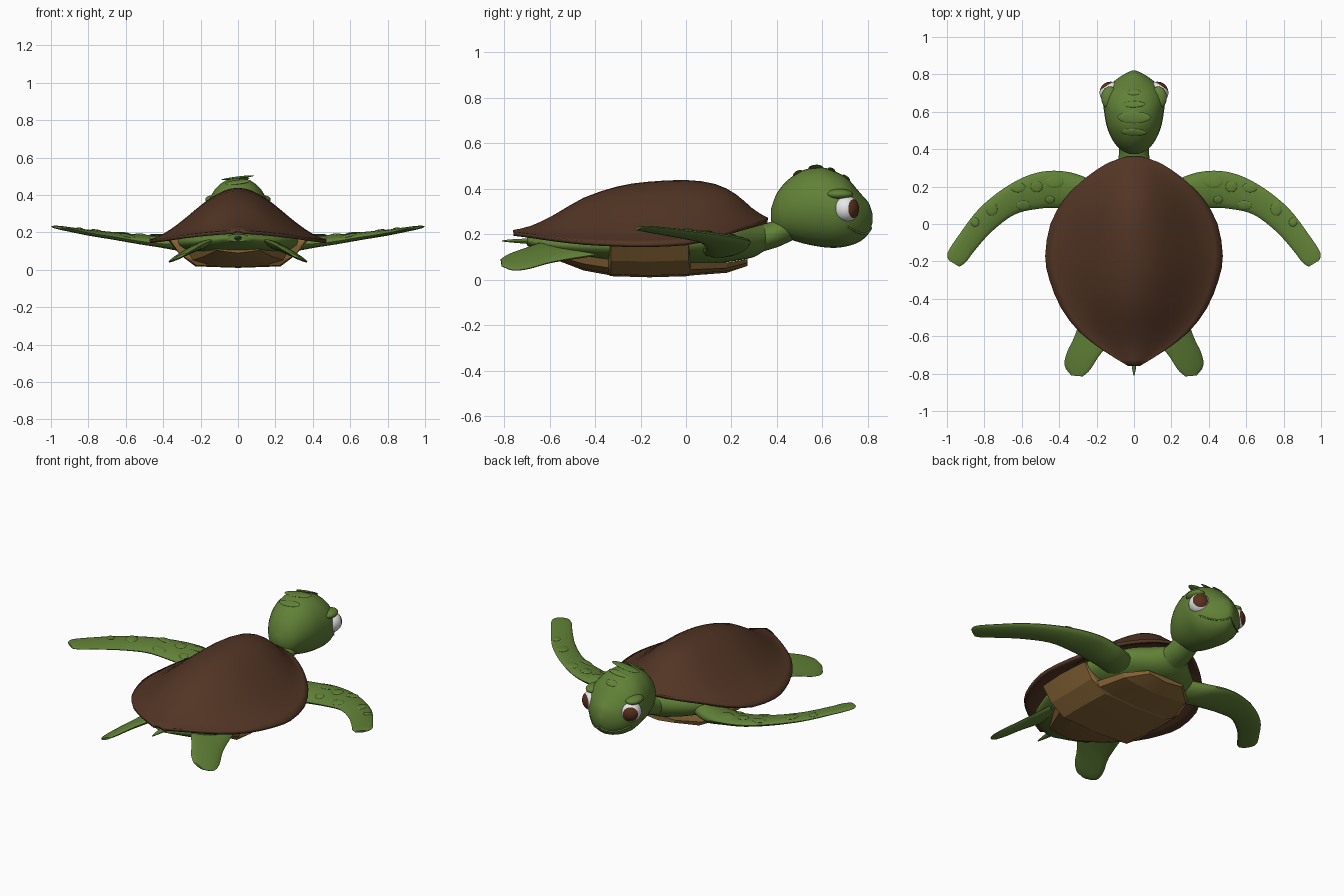
import bpy, bmesh, math
from mathutils import Vector, Matrix
from mathutils.bvhtree import BVHTree

cube = bpy.data.objects.get("Cube")
if cube:
    bpy.data.objects.remove(cube, do_unlink=True)


def material(name, rgb):
    m = bpy.data.materials.new(name)
    m.use_nodes = True
    m.diffuse_color = (*rgb, 1)
    m.node_tree.nodes["Principled BSDF"].inputs["Base Color"].default_value = (*rgb, 1)
    return m


GREEN = material("skin green", (0.12, 0.22, 0.038))
BROWN = material("shell brown", (0.085, 0.036, 0.018))
TAN = material("belly tan", (0.25, 0.135, 0.038))
WHITE = material("eye white", (0.8, 0.8, 0.8))
IRIS = material("iris brown", (0.10, 0.03, 0.012))


def finish(name, bm, mats, angle=50):
    mesh = bpy.data.meshes.new(name)
    bm.to_mesh(mesh)
    bm.free()
    for m in mats:
        mesh.materials.append(m)
    ob = bpy.data.objects.new(name, mesh)
    bpy.context.collection.objects.link(ob)
    bpy.ops.object.select_all(action="DESELECT")
    ob.select_set(True)
    bpy.context.view_layer.objects.active = ob
    bpy.ops.object.shade_smooth_by_angle(angle=math.radians(angle))
    return ob


def spline(keys, steps):
    """Catmull-Rom through tuples of any length."""
    out = []
    for i in range(len(keys) - 1):
        a, b, c, d = (keys[max(0, min(len(keys) - 1, i + k))] for k in (-1, 0, 1, 2))
        for s in range(steps):
            t = s / steps
            out.append([q + t / 2 * (r - p + t * (2*p - 5*q + 4*r - w + t * (3*q - 3*r + w - p)))
                        for p, q, r, w in zip(a, b, c, d)])
    return out + [list(keys[-1])]


def loft(rings, closed=True):
    bm = bmesh.new()
    rows = [[bm.verts.new(p) for p in ring] for ring in rings]
    n = len(rows[0])
    for a, b in zip(rows, rows[1:]):
        for i in range(n if closed else n - 1):
            j = (i + 1) % n
            bm.faces.new((a[i], a[j], b[j], b[i]))
    if closed:
        bm.faces.new(rows[0])
        bm.faces.new(rows[-1])
    bmesh.ops.recalc_face_normals(bm, faces=bm.faces)
    return bm


def oval_loft(name, keys, steps=4, sides=28):
    """Ovals along y from (y, half width, bottom, top)."""
    rings = []
    for y, w, lo, hi in spline(keys, steps):
        angles = [math.tau * i / sides for i in range(sides)]
        rings.append([(w * math.cos(a), y, (lo + hi) / 2 + (hi - lo) / 2 * math.sin(a)) for a in angles])
    return finish(name, loft(rings), [GREEN])


def flipper(name, keys, side, sides=16):
    """Flat ovals between a leading and a trailing edge."""
    rings = []
    for k in spline(keys, 4):
        lead, trail, thick = Vector(k[:3]), Vector(k[3:6]), k[6]
        ring = []
        for i in range(sides):
            a = math.tau * i / sides
            p = (lead + trail) / 2 + (lead - trail) / 2 * math.cos(a)
            p.z += thick * math.sin(a)
            ring.append((side * p.x, p.y, p.z))
        rings.append(ring)
    return finish(name, loft(rings), [GREEN])


def surface(ob):
    return BVHTree.FromPolygons([v.co for v in ob.data.vertices],
                                [p.vertices for p in ob.data.polygons])


def ellipsoid(name, at, radii, turn=Matrix(), mats=(GREEN,), detail=16):
    bm = bmesh.new()
    bmesh.ops.create_uvsphere(bm, u_segments=detail * 2, v_segments=detail, radius=1)
    bm.transform(Matrix.Translation(at) @ turn @ Matrix.Diagonal((*radii, 1)))
    return finish(name, bm, mats)


def scale_bump(name, tree, x, y, rx, ry):
    """Low skin scale lying on the upper surface."""
    hit, normal, _, _ = tree.ray_cast(Vector((x, y, 2)), Vector((0, 0, -1)))
    if hit:
        turn = Vector((0, 0, 1)).rotation_difference(normal).to_matrix().to_4x4()
        ellipsoid(name, hit, (rx, ry, 0.006), turn, detail=8)


# Domed upper shell: bell-shaped sections from (y, half width, rim, ridge)
shell_keys = [(-.76, .03, .21, .218), (-.68, .16, .20, .237), (-.58, .29, .185, .285),
              (-.45, .39, .17, .36), (-.3, .452, .162, .41), (-.17, .475, .16, .43),
              (0, .447, .168, .438), (.13, .375, .195, .42), (.22, .29, .225, .375),
              (.29, .2, .245, .315), (.335, .12, .258, .285), (.36, .04, .265, .272)]
columns = 24
rings = []
for y, w, rim, ridge in spline(shell_keys, 2):
    ring = []
    for i in range(columns + 1):
        t = 2 * i / columns - 1
        bell = 0.75 * math.cos(math.pi * t / 2) ** 2 + 0.25 * (1 - t * t)
        ring.append((w * t, y, rim + (ridge - rim) * bell))
    rings.append(ring)
bm = loft(rings, closed=False)
if sum(f.normal.z for f in bm.faces) < 0:
    bmesh.ops.reverse_faces(bm, faces=bm.faces)
shell = finish("upper_shell", bm, [BROWN], 40)
solid = shell.modifiers.new("thickness", "SOLIDIFY")
solid.thickness = 0.018
solid.offset = -1

# Faceted belly plate with side bridges: (y, half width, bottom, top)
rings = []
for y, w, lo, hi in [(-.58, .12, .09, .125), (-.45, .2, .04, .105), (-.34, .26, .02, .09),
                     (-.33, .37, .015, .165), (-.16, .38, .01, .165), (.01, .36, .015, .17),
                     (.02, .28, .018, .075), (.18, .23, .03, .075), (.27, .12, .06, .09)]:
    half = [(w, hi), (min(w * 0.93, .31), lo + (hi - lo) * 0.45), (w * 0.6, lo + 0.008)]
    rings.append([(x, y, z) for x, z in half] + [(0, y, lo)] + [(-x, y, z) for x, z in half[::-1]])
finish("belly_plate", loft(rings), [TAN], 12)

# Body, neck and head
oval_loft("body", [(-.7, .06, .15, .19), (-.6, .2, .11, .2), (-.45, .28, .08, .22),
                   (-.2, .35, .06, .24), (.05, .33, .06, .27), (.2, .25, .08, .27),
                   (.3, .14, .1, .255), (.36, .07, .14, .24)])
oval_loft("neck", [(.26, .09, .1, .25), (.36, .082, .13, .25), (.42, .078, .15, .28),
                   (.5, .07, .19, .33)])
head = oval_loft("head", [(.373, .02, .26, .31), (.4, .075, .205, .38), (.45, .115, .18, .44),
                          (.52, .145, .158, .483), (.6, .16, .143, .493), (.66, .165, .14, .474),
                          (.71, .152, .147, .445), (.75, .12, .16, .4), (.78, .085, .178, .365),
                          (.805, .045, .205, .335), (.82, .012, .25, .29)])
head_tree = surface(head)
for label, y, rx, ry in [("nose", .705, .036, .02), ("brow", .64, .062, .018),
                         ("crown", .57, .09, .032), ("nape", .49, .07, .022)]:
    scale_bump(label + "_scale", head_tree, 0, y, rx, ry)

# Mouth line following the snout
mouth = []
for i in range(25):
    s = i / 12 - 1
    guess = Vector((0.15 * s, 0.82 - 0.1 * s * s, 0.225 - 0.035 * math.sin(math.pi * abs(s))))
    hit, normal, _, _ = head_tree.find_nearest(guess)
    side_dir = Vector((0, 0, 1))
    mouth.append([hit + 0.005 * (normal * math.cos(a) + side_dir * math.sin(a))
                  for a in (math.tau * k / 8 for k in range(8))])
finish("mouth_line", loft(mouth), [GREEN])

# Paired parts
front_keys = [(.16, .2, .16, .16, 0, .15, .05), (.3, .265, .15, .28, .07, .135, .045),
              (.43, .285, .165, .42, .085, .14, .03), (.56, .262, .175, .52, .08, .152, .024),
              (.7, .188, .19, .64, .05, .172, .02), (.83, .08, .205, .76, -.04, .19, .016),
              (.93, -.05, .22, .85, -.14, .207, .013), (.995, -.15, .23, .9, -.205, .218, .01),
              (.99, -.195, .23, .935, -.228, .222, .006)]
rear_keys = [(.26, -.4, .11, .08, -.5, .17, .025), (.31, -.58, .08, .13, -.63, .16, .02),
             (.36, -.69, .05, .19, -.71, .135, .017), (.37, -.76, .042, .235, -.78, .11, .013),
             (.335, -.81, .06, .275, -.815, .088, .007)]
flipper_scales = [(.425, .225, .05, .032), (.52, .2, .032, .03), (.45, .13, .026, .022),
                  (.59, .1, .04, .026), (.62, .195, .04, .026), (.76, .08, .03, .036),
                  (.85, .01, .022, .024)]
for word, side in (("left", 1), ("right", -1)):
    front = flipper(word + "_front_flipper", front_keys, side)
    flipper(word + "_rear_flipper", rear_keys, side)
    tree = surface(front)
    for i, (x, y, rx, ry) in enumerate(flipper_scales):
        scale_bump(f"{word}_flipper_scale_{i + 1}", tree, side * x, y, rx, ry)
    ellipsoid(word + "_brow", (side * 0.13, 0.675, 0.375), (0.045, 0.06, 0.024))
    # Eyeball with its pole turned to the gaze, so the iris is a cap
    gaze = Vector((side * 0.55, 0.83, 0)).to_track_quat("Z", "Y").to_matrix().to_4x4()
    eye = ellipsoid(word + "_eye", (side * 0.125, 0.702, 0.312), (0.059, 0.059, 0.059),
                    gaze, (WHITE, IRIS))
    axis = gaze.to_3x3() @ Vector((0, 0, 1))
    for p in eye.data.polygons:
        p.material_index = int(p.normal.dot(axis) > 0.74)

# Tail spike
oval_loft("tail", [(-.81, .003, .168, .172), (-.76, .012, .162, .178), (-.62, .03, .15, .185)], sides=10)
